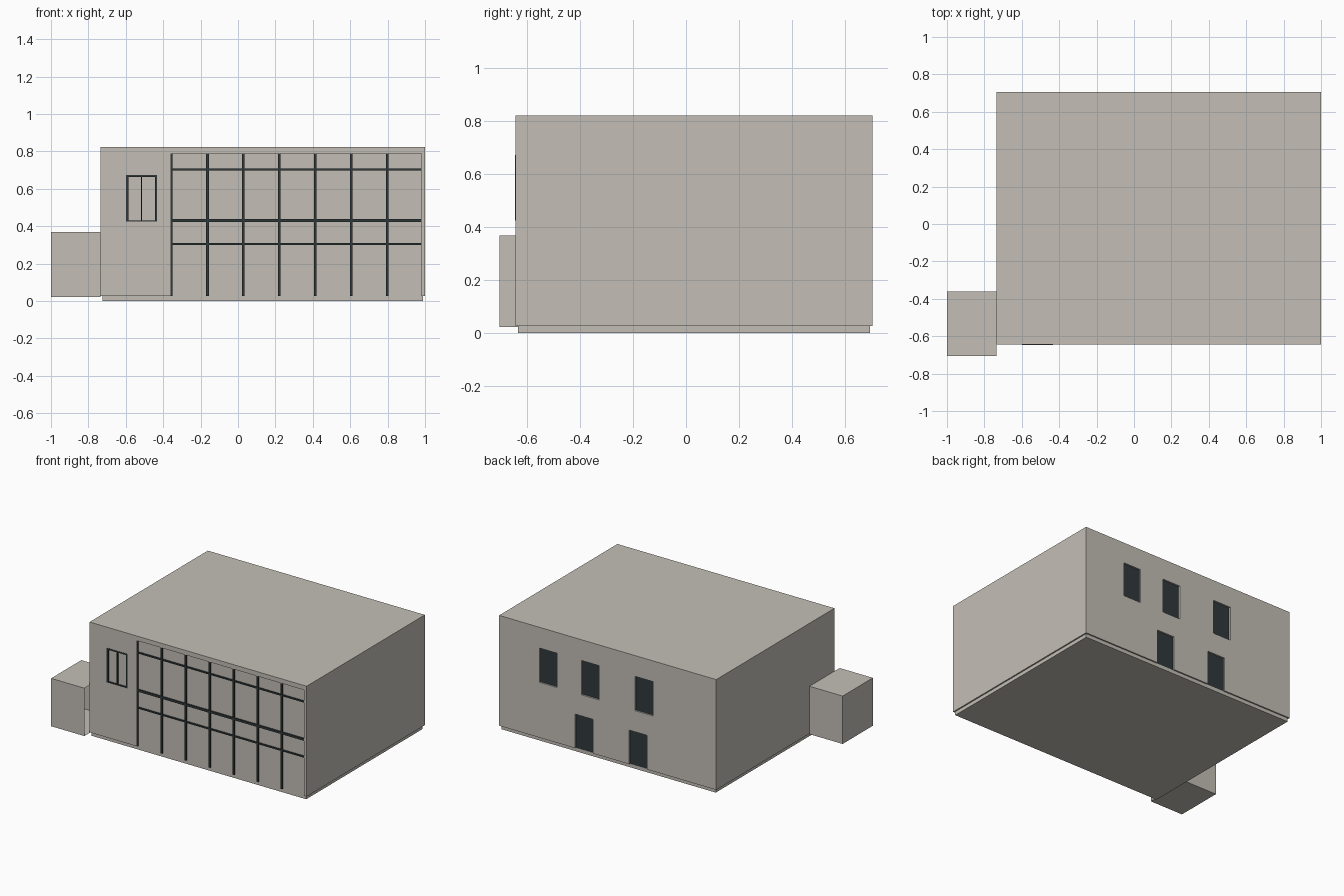
import bpy
import bmesh

cube = bpy.data.objects.get("Cube")
if cube:
    bpy.data.objects.remove(cube, do_unlink=True)


def material(name, colour):
    m = bpy.data.materials.new(name)
    m.use_nodes = True
    m.diffuse_color = colour
    m.node_tree.nodes["Principled BSDF"].inputs["Base Color"].default_value = colour
    return m


WALL = material("warm grey wall", (0.55, 0.52, 0.47, 1))
DARK = material("dark slate", (0.03, 0.04, 0.044, 1))


def box(name, x, y, z, mat, open_left=False):
    """Box from (min, max) pairs; open_left drops the +x face."""
    bm = bmesh.new()
    bmesh.ops.create_cube(bm, size=1)
    for v in bm.verts:
        v.co = [pair[0] if c < 0 else pair[1] for c, pair in zip(v.co, (x, y, z))]
    bm.normal_update()
    if open_left:
        faces = [f for f in bm.faces if f.normal.x > 0.9]
        bmesh.ops.delete(bm, geom=faces, context="FACES")
    mesh = bpy.data.meshes.new(name)
    bm.to_mesh(mesh)
    bm.free()
    mesh.materials.append(mat)
    ob = bpy.data.objects.new(name, mesh)
    bpy.context.collection.objects.link(ob)
    return ob


def cut(target, x, y, z):
    """Cut a shallow opening into the target."""
    cutter = box("cutter", x, y, z, WALL)
    cutter.hide_render = True
    mod = target.modifiers.new("opening", "BOOLEAN")
    mod.operation = "DIFFERENCE"
    mod.solver = "EXACT"
    mod.object = cutter
    bpy.context.view_layer.objects.active = target
    bpy.ops.object.modifier_apply(modifier=mod.name)
    bpy.data.objects.remove(cutter, do_unlink=True)


FRONT, BACK, DEPTH = -0.645, 0.705, 0.01
INNER_FRONT, INNER_BACK = FRONT + DEPTH, BACK - DEPTH
BASE, TOP = 0.026, 0.823
SILL, HEAD = 0.425, 0.673

# Main volumes
body = box("main_block", (-0.735, 1.0), (FRONT, BACK), (BASE, TOP), WALL)
box("plinth", (-0.725, 0.99), (INNER_FRONT, INNER_BACK), (0, BASE), WALL)
box("side_annex", (-1.0, -0.735), (-0.705, -0.36), (0.022, 0.368), WALL, open_left=True)

# Glazed front: shallow recess with a grid of bars
left, right, head = -0.36, 0.98, 0.79
cut(body, (left, right), (FRONT - 0.1, INNER_FRONT), (0, head))
bar_y = (FRONT + 0.001, INNER_FRONT)
step = 0.192
for i in range(7):
    x = left + 0.005 + i * step
    half = 0.005 if i == 0 else 0.007
    box(f"mullion_{i + 1}", (x - half, x + half), bar_y, (BASE, head), DARK)
for i, (z, half) in enumerate([(0.305, 0.005), (0.43, 0.008), (0.703, 0.005)]):
    box(f"transom_{i + 1}", (left, right), bar_y, (z - half, z + half), DARK)

# Small front window with frame
wl, wr = -0.598, -0.432
cut(body, (wl, wr), (FRONT - 0.1, INNER_FRONT), (SILL, HEAD))
frame_y = (FRONT - 0.002, INNER_FRONT)
middle = (wl + wr) / 2
for side, x0, x1 in [("right", wl, wl + 0.012), ("left", wr - 0.012, wr),
                     ("middle", middle - 0.003, middle + 0.003)]:
    box(f"window_{side}_bar", (x0, x1), frame_y, (SILL, HEAD), DARK)
box("window_head", (wl, wr), frame_y, (HEAD - 0.01, HEAD), DARK)
box("window_sill", (wl, wr), frame_y, (SILL, SILL + 0.006), DARK)

# Back windows and doors: recessed dark panes
openings = [("back_window", x, SILL, HEAD) for x in (0.607, 0.272, -0.158)]
openings += [("back_door", x, BASE, 0.272) for x in (0.322, -0.11)]
for i, (name, x, z0, z1) in enumerate(openings):
    span = (x - 0.071, x + 0.071)
    low = 0 if z0 == BASE else z0
    cut(body, span, (INNER_BACK - 0.004, BACK + 0.1), (low, z1))
    box(f"{name}_{i + 1}", span, (INNER_BACK - 0.004, INNER_BACK - 0.002), (z0, z1), DARK)
